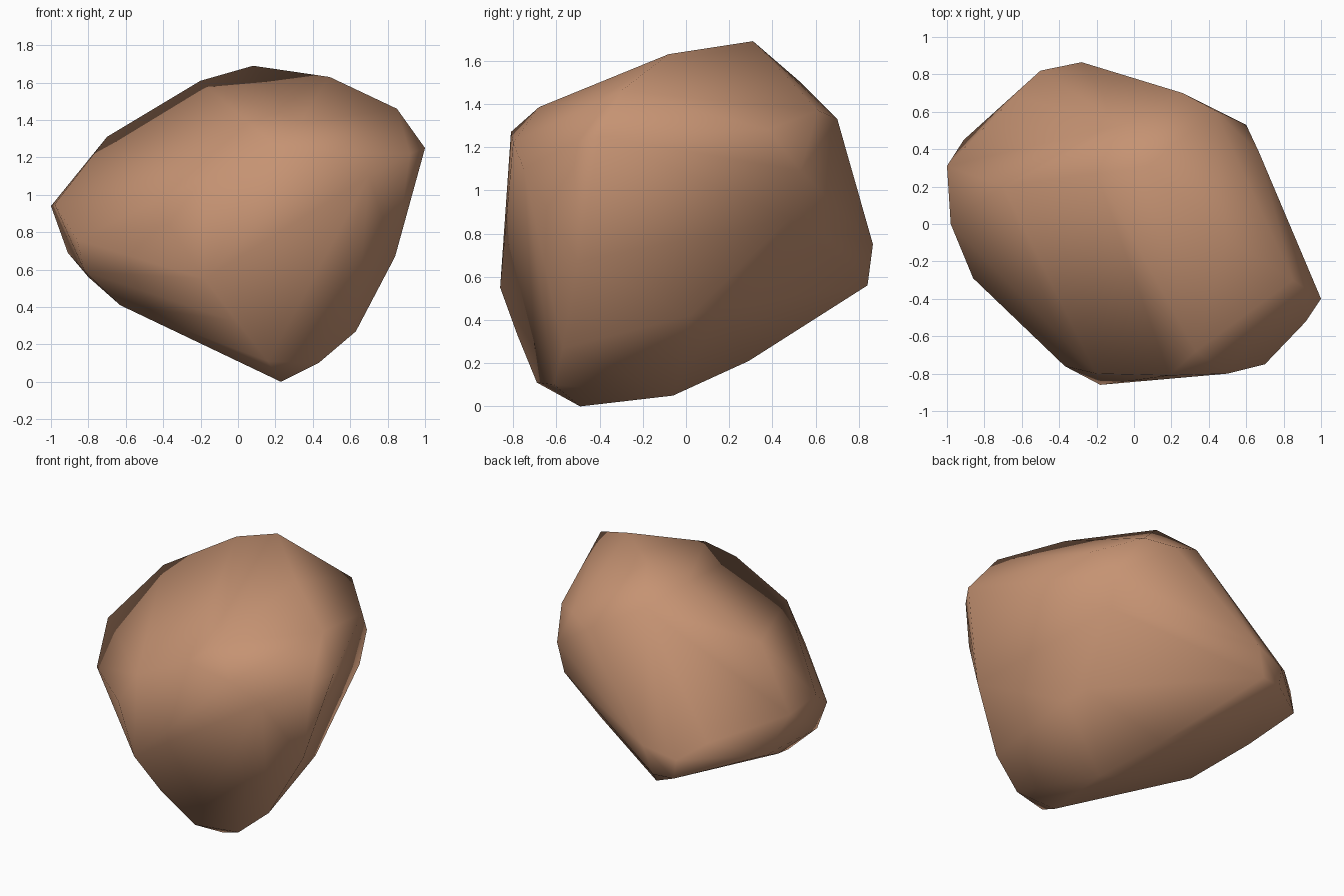
import bpy, bmesh, math

# Corner points of the boulder, grouped by side
crown = [(0.08, 0.31, 1.69), (0.49, -0.08, 1.63), (-0.20, 0.27, 1.61), (-0.06, 0.53, 1.50),
         (0.85, -0.30, 1.46), (-0.70, 0.20, 1.31), (0.33, -0.68, 1.385), (0.26, 0.70, 1.33),
         (0.43, 0.61, 1.37)]
front = [(0.19, -0.81, 1.27), (0.50, -0.80, 1.22), (0.70, -0.75, 1.10), (-0.20, -0.80, 1.08),
         (-0.37, -0.76, 0.84), (-0.18, -0.86, 0.55), (-0.04, -0.78, 0.33)]
right = [(1.00, -0.40, 1.25), (0.92, -0.52, 1.22), (0.67, 0.38, 1.28), (0.60, 0.53, 1.09),
         (0.58, 0.48, 0.87), (0.52, 0.17, 0.46), (0.57, 0.02, 0.42), (0.84, -0.50, 0.67),
         (0.63, -0.57, 0.27)]
back = [(-0.28, 0.865, 0.75), (-0.34, 0.84, 0.56), (-0.48, 0.82, 0.56), (-0.50, 0.82, 0.69),
        (-0.64, 0.68, 0.79)]
left = [(-1.00, 0.31, 0.94), (-0.98, 0.0, 0.95), (-0.91, 0.45, 0.69), (-0.86, -0.29, 0.76),
        (-0.82, -0.24, 0.59), (-0.80, 0.15, 0.56), (-0.63, -0.20, 0.41)]
base = [(0.23, -0.49, 0.0), (0.16, -0.69, 0.11), (0.43, -0.61, 0.10), (0.22, -0.06, 0.05),
        (0.02, 0.29, 0.21)]

# Boulder: convex skin over the corners
bm = bmesh.new()
for p in crown + front + right + back + left + base:
    bm.verts.new(p)
bmesh.ops.convex_hull(bm, input=bm.verts[:])
loose = [v for v in bm.verts if not v.link_faces]
bmesh.ops.delete(bm, geom=loose, context='VERTS')
bmesh.ops.recalc_face_normals(bm, faces=bm.faces[:])

mesh = bpy.data.meshes.new("boulder")
bm.to_mesh(mesh)
bm.free()
boulder = bpy.data.objects.new("boulder", mesh)
bpy.context.collection.objects.link(boulder)

# Clay brown stone
stone = bpy.data.materials.new("brown stone")
stone.diffuse_color = (0.56, 0.29, 0.17, 1)
mesh.materials.append(stone)

bpy.context.view_layer.objects.active = boulder
boulder.select_set(True)
bpy.ops.object.shade_smooth_by_angle(angle=math.radians(60))
